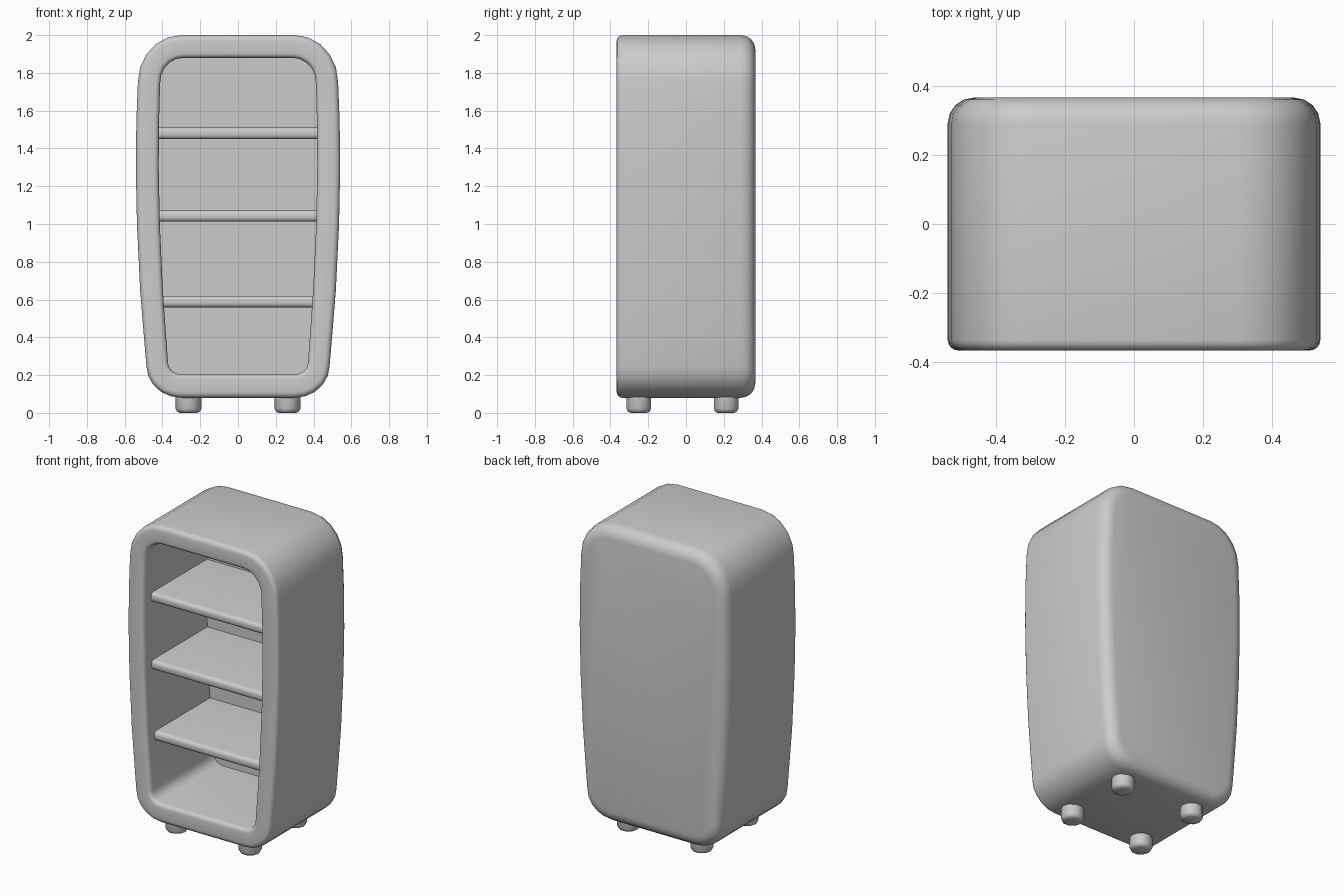
import bpy, bmesh, math

if "Cube" in bpy.data.objects:
    bpy.data.objects.remove(bpy.data.objects["Cube"], do_unlink=True)

grey = bpy.data.materials.new("plain_grey")
grey.use_nodes = True
COLOUR = (0.6, 0.6, 0.6, 1)
grey.diffuse_color = COLOUR
grey.node_tree.nodes["Principled BSDF"].inputs["Base Color"].default_value = COLOUR


def finish(bm, name, angle=35):
    bmesh.ops.recalc_face_normals(bm, faces=bm.faces)
    mesh = bpy.data.meshes.new(name)
    bm.to_mesh(mesh)
    bm.free()
    mesh.materials.append(grey)
    ob = bpy.data.objects.new(name, mesh)
    bpy.context.collection.objects.link(ob)
    bpy.ops.object.select_all(action='DESELECT')
    ob.select_set(True)
    bpy.context.view_layer.objects.active = ob
    bpy.ops.object.shade_smooth_by_angle(angle=math.radians(angle))
    return ob


def arc(cx, cz, rx, rz, start, steps=5):
    angles = [math.radians(start + 90 * i / steps) for i in range(steps + 1)]
    return [(cx + rx * math.cos(a), cz + rz * math.sin(a)) for a in angles]


def outline(bottom, side, top):
    """Closed barrel-shaped loop from its right half."""
    half = arc(*bottom, -90) + side + arc(*top, 0)
    return half + [(-x, z) for x, z in reversed(half)]


outer = outline((0.30, 0.25, 0.185, 0.17),
                [(0.502, 0.45), (0.518, 0.65), (0.535, 1.0), (0.541, 1.3), (0.538, 1.55)],
                (0.30, 1.75, 0.23, 0.25))
inner = outline((0.305, 0.27, 0.066, 0.065),
                [(0.384, 0.45), (0.398, 0.65), (0.414, 1.0), (0.420, 1.3), (0.418, 1.55)],
                (0.29, 1.75, 0.122, 0.13))

# Cabinet shell: rings run from the back, round the front rim and into the recess
BACK, FRONT, RIM = 0.367, -0.367, 0.12


def rounding(inset0, y0, r_inset, r_y, start, end, steps=4):
    out = []
    for i in range(steps + 1):
        a = math.radians(start + (end - start) * i / steps)
        out.append((inset0 + r_inset * math.cos(a), y0 + r_y * math.sin(a)))
    return out


rings = rounding(0.075, BACK - 0.075, 0.075, 0.075, 90, 180)
rings += rounding(0.03, FRONT + 0.03, 0.03, 0.03, 180, 270)
rings += rounding(RIM - 0.025, FRONT + 0.025, 0.025, 0.025, 270, 360)
rings += [(RIM, 0.28)]

bm = bmesh.new()
loops = []
for inset, y in rings:
    t = inset / RIM
    loops.append([bm.verts.new((a[0] + (b[0] - a[0]) * t, y, a[1] + (b[1] - a[1]) * t))
                  for a, b in zip(outer, inner)])
for r0, r1 in zip(loops, loops[1:]):
    for i in range(len(r0)):
        j = (i + 1) % len(r0)
        bm.faces.new((r0[i], r0[j], r1[j], r1[i]))
bm.faces.new(loops[0])
bm.faces.new(loops[-1])
finish(bm, "cabinet_shell")


# Shelves with rounded front edges, widths following the recess
def shelf(name, z, half_width):
    thick, front, back = 0.062, -0.29, 0.285
    profile = [(back, z), (back, z + thick)]
    r = 0.024
    for cz, start in ((z + thick - r, 90), (z + r, 180)):
        profile += arc(front + r, cz, r, r, start, 4)
    bm = bmesh.new()
    ends = [[bm.verts.new((x, y, pz)) for y, pz in profile] for x in (-half_width, half_width)]
    n = len(profile)
    for i in range(n):
        j = (i + 1) % n
        bm.faces.new((ends[0][i], ends[0][j], ends[1][j], ends[1][i]))
    for e in ends:
        bm.faces.new(e)
    finish(bm, name)


for name, z, w in (("lower_shelf", 0.558, 0.41), ("middle_shelf", 1.012, 0.43),
                   ("upper_shelf", 1.449, 0.435)):
    shelf(name, z, w)


# Stubby feet with softened lower edges
def foot(name, x, y, sides=10):
    bm = bmesh.new()
    levels = ((0.12, 0.068), (0.022, 0.068), (0.007, 0.061), (0.0, 0.045))
    loops = [[bm.verts.new((x + r * math.cos(math.tau * i / sides),
                            y + r * math.sin(math.tau * i / sides), z)) for i in range(sides)]
             for z, r in levels]
    for r0, r1 in zip(loops, loops[1:]):
        for i in range(sides):
            j = (i + 1) % sides
            bm.faces.new((r0[i], r0[j], r1[j], r1[i]))
    bm.faces.new(loops[0])
    bm.faces.new(loops[-1])
    finish(bm, name, 50)


for side, x in (("left", 0.262), ("right", -0.262)):
    for end, y in (("front", -0.25), ("back", 0.212)):
        foot(f"{end}_{side}_foot", x, y)
